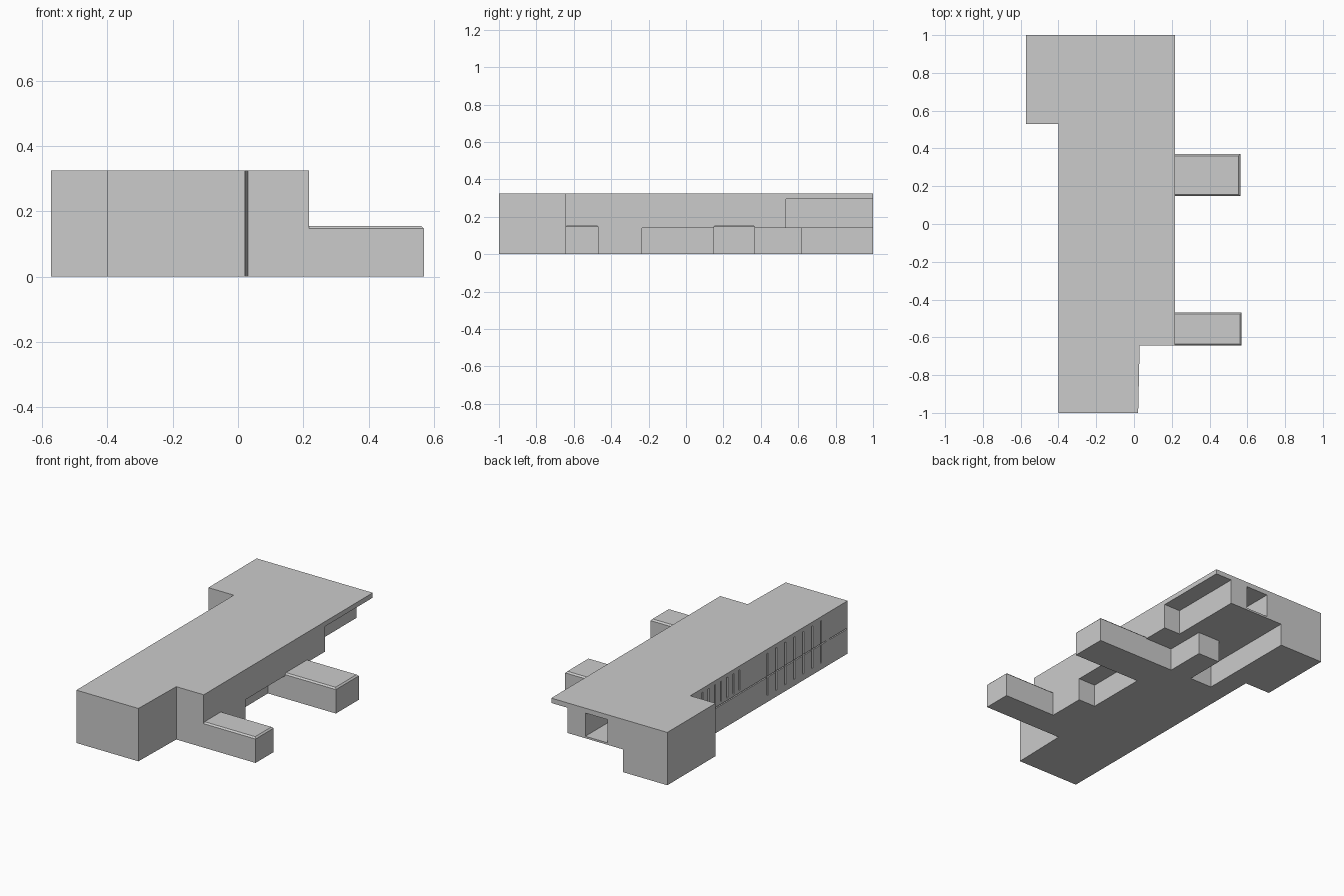
import bpy, bmesh

if "Cube" in bpy.data.objects:
    bpy.data.objects.remove(bpy.data.objects["Cube"])


def prism(name, outline, z0, z1, top_inset=0.0, shoulder=0.0):
    """Extrude a plan outline from z0 to z1."""
    bm = bmesh.new()
    base = bm.faces.new([bm.verts.new((x, y, z0)) for x, y in outline])
    ext = bmesh.ops.extrude_face_region(bm, geom=[base])
    for v in ext["geom"]:
        if isinstance(v, bmesh.types.BMVert):
            v.co.z = z1
    bmesh.ops.recalc_face_normals(bm, faces=bm.faces)
    mesh = bpy.data.meshes.new(name)
    bm.to_mesh(mesh)
    bm.free()
    obj = bpy.data.objects.new(name, mesh)
    bpy.context.collection.objects.link(obj)
    return obj


def box(name, x0, x1, y0, y1, z0, z1):
    return prism(name, [(x0, y0), (x1, y0), (x1, y1), (x0, y1)], z0, z1)


def carve(target, cutters):
    """Subtract the cutters, bake the result and remove the helpers."""
    for c in cutters:
        c.hide_render = True
        mod = target.modifiers.new("cut", 'BOOLEAN')
        mod.operation, mod.solver, mod.object = 'DIFFERENCE', 'EXACT', c
    deps = bpy.context.evaluated_depsgraph_get()
    mesh = bpy.data.meshes.new_from_object(target.evaluated_get(deps))
    target.modifiers.clear()
    target.data = mesh
    for c in cutters:
        bpy.data.objects.remove(c)


# Main building: one plan outline at full height
H = 0.325
FLOOR = 0.14
ROOF_UNDER = 0.295
body = prism("main_building", [
    (-0.40, -1.0), (0.022, -1.0), (0.03, -0.643), (0.217, -0.643),
    (0.217, 1.0), (-0.573, 1.0), (-0.573, 0.53), (-0.40, 0.53)], 0, H)

cutters = [
    # open ground level at the back, with a slot behind the stair core
    prism("cut_undercroft", [
        (0.4, 1.1), (-0.272, 1.1), (-0.272, 0.368), (-0.12, 0.368),
        (-0.12, 0.62), (0.03, 0.62), (0.03, 0.37), (0.4, 0.37)], -0.1, FLOOR),
    # ground level recess between the wings
    box("cut_side_recess", 0.10, 0.4, -0.235, 0.148, -0.1, FLOOR),
    # upper wall set back under the roof overhang
    box("cut_overhang", 0.105, 0.4, 0.535, 1.1, 0.1, ROOF_UNDER),
    # passage opening in the back wall
    box("cut_passage", -0.165, -0.015, 0.55, 1.1, 0.152, ROOF_UNDER),
]

# Shallow facade grooves on the left side
W = 0.006
DEPTH = -0.39
for i in range(7):
    y = -0.22 - 0.087 * i
    cutters.append(box("cut_tall_slit", -0.45, DEPTH, y - W, y + W, 0.04, 0.30))
    y = 0.41 - 0.06 * i
    cutters.append(box("cut_short_slit", -0.45, DEPTH, y - W, y + W, 0.175, 0.30))
for y0, y1 in ((-0.99, -0.83), (-0.79, 0.52)):
    cutters.append(box("cut_band", -0.45, DEPTH - 0.001, y0, y1, 0.152, 0.159))
carve(body, cutters)


# Low side wings with a small chamfer round the roof edge
def wing(name, x1, y0, y1):
    obj = box(name, 0.217, x1, y0, y1, 0, 0.156)
    bm = bmesh.new()
    bm.from_mesh(obj.data)
    edges = [e for e in bm.edges
             if all(v.co.z > 0.15 for v in e.verts)
             and any(v.co.x > 0.3 for v in e.verts)]
    bmesh.ops.bevel(bm, geom=edges, offset=0.009, segments=1, affect='EDGES')
    bm.to_mesh(obj.data)
    bm.free()


wing("rear_wing", 0.563, 0.148, 0.37)
wing("front_wing", 0.57, -0.643, -0.468)
